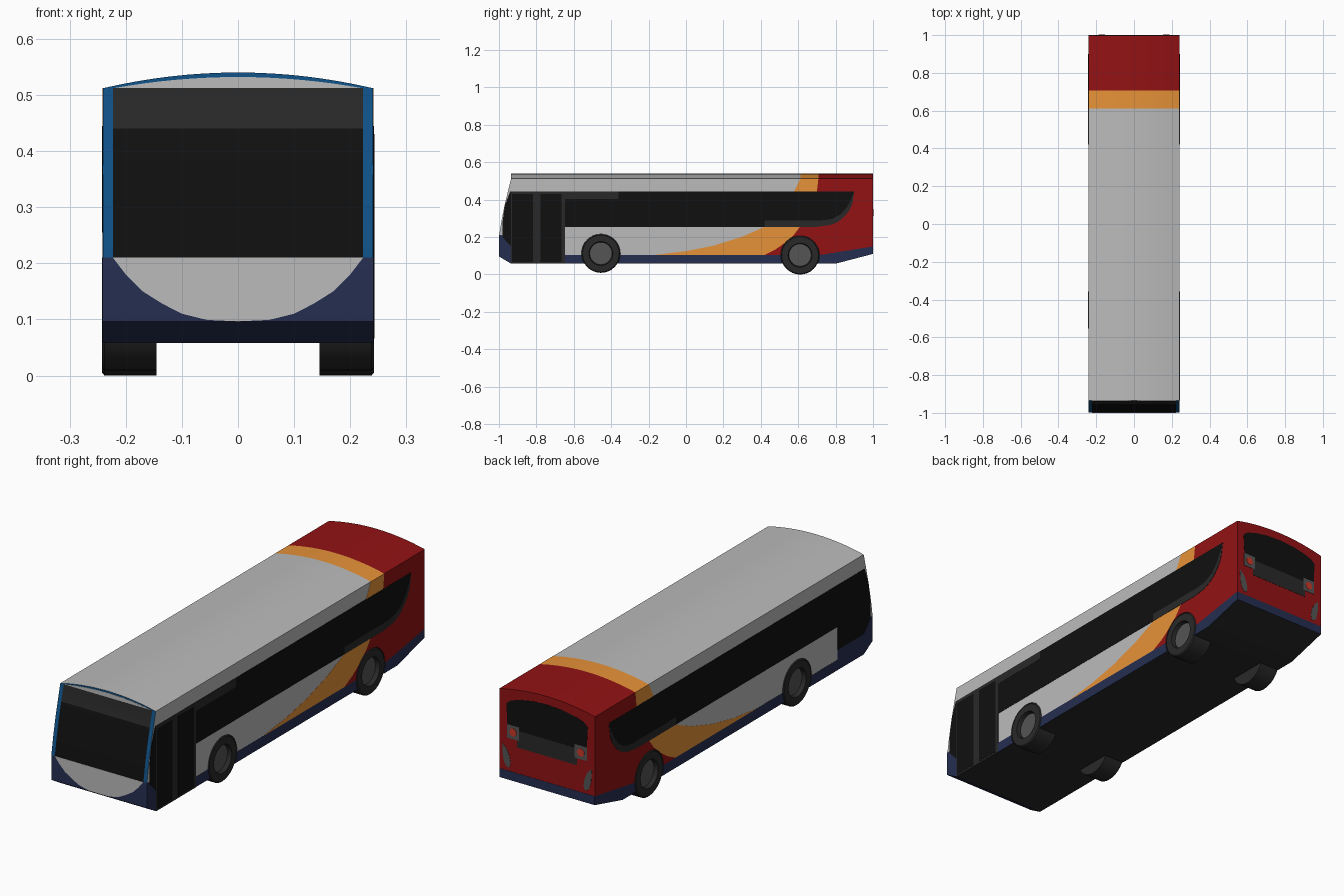
import bpy, bmesh, math
from mathutils import Vector

if "Cube" in bpy.data.objects:
    bpy.data.objects.remove(bpy.data.objects["Cube"])

def material(name, r, g, b):
    m = bpy.data.materials.new(name)
    m.diffuse_color = (r, g, b, 1)
    m.use_nodes = True
    m.node_tree.nodes["Principled BSDF"].inputs["Base Color"].default_value = m.diffuse_color
    return m

DARK = material("dark_grey", .022, .022, .022)
GREY = material("light_grey", .5, .5, .5)
BLACK = material("black_glass", .005, .005, .005)
RED = material("red", .29, .006, .007)
ORANGE = material("orange", .8, .29, .04)
NAVY = material("navy", .018, .027, .08)
BLUE = material("blue", .005, .085, .25)
STEEL = material("steel", .09, .09, .09)
LAMP = material("lamp_red", .6, .04, .02)

W, SIDE = .242, .2405          # half width, plane of the hull sides
EAVE, RISE = .512, .028        # roof edge height and crown
STEP = .0007                   # offset between paint layers

def finish(name, bm, mats, cutter=None, smooth=False):
    bmesh.ops.remove_doubles(bm, verts=bm.verts, dist=1e-5)
    bmesh.ops.recalc_face_normals(bm, faces=bm.faces)
    me = bpy.data.meshes.new(name)
    bm.to_mesh(me)
    bm.free()
    ob = bpy.data.objects.new(name, me)
    bpy.context.collection.objects.link(ob)
    for m in mats:
        me.materials.append(m)
    if smooth:
        bpy.ops.object.select_all(action='DESELECT')
        ob.select_set(True)
        bpy.context.view_layer.objects.active = ob
        bpy.ops.object.shade_smooth_by_angle(angle=math.radians(30))
    if cutter:
        mod = ob.modifiers.new("wheel_arches", 'BOOLEAN')
        mod.operation, mod.solver, mod.object = 'DIFFERENCE', 'EXACT', cutter
    return ob

def face(bm, pts, mat=0):
    bm.faces.new([bm.verts.new(p) for p in pts]).material_index = mat

def add_prism(bm, loops):
    a, b = loops
    face(bm, a)
    face(bm, b[::-1])
    for i in range(len(a)):
        j = (i + 1) % len(a)
        face(bm, [a[i], b[i], b[j], a[j]])

def side_panel(name, pts, mat, layer, sides=(-1, 1), cutter=None):
    """Thin panel drawn in (y, z) on one or both flanks."""
    bm = bmesh.new()
    for s in sides:
        add_prism(bm, [[(s * x, y, z) for y, z in pts]
                       for x in (SIDE - .001, SIDE + STEP * layer)])
    return finish(name, bm, [mat], cutter)

def end_panel(name, pts, mat, y, thick, mirror=False):
    """Thin panel drawn in (x, z) standing out from the plane y."""
    bm = bmesh.new()
    for s in ((1, -1) if mirror else (1,)):
        add_prism(bm, [[(s * x, yy, z) for x, z in pts] for yy in (y, y + thick)])
    return finish(name, bm, [mat])

def both(half):
    """Complete a symmetric outline from its +x half."""
    return half + [(-x, z) for x, z in half[::-1] if x > 1e-6]

def rect(a0, a1, b0, b1):
    return [(a0, b0), (a1, b0), (a1, b1), (a0, b1)]

# Wheel arch cutters
WHEELS = [(-.455, .112), (.61, .103)]
R = .103
bm = bmesh.new()
for y, z in WHEELS:
    for s in (-1, 1):
        ring = [(y + (R + .001) * math.cos(t * math.tau / 32),
                 z + (R + .001) * math.sin(t * math.tau / 32)) for t in range(32)]
        add_prism(bm, [[(s * x, a, b) for a, b in ring] for x in (.14, .3)])
cutter = finish("arch_cutter", bm, [DARK])
cutter.hide_render = True
cutter.hide_set(True)

# Hull: front profile and underside swept across x, flat sides, arched roof
chain = [(-.935, EAVE), (-.953, .44), (-.970, .37), (-.986, .29), (-.999, .21),
         (-.999, .096), (-.935, .058), (.8, .058), (.999, .11)]
HM = [DARK, GREY, BLACK, RED, ORANGE, NAVY, BLUE]
centre = [0, 2, 2, 2, 5, 5, 0, 0]
pillar = [6, 6, 6, 6, 5, 5, 0, 0]
cols = [-SIDE, -.223, .223, SIDE]
bm = bmesh.new()
for i, ((y0, z0), (y1, z1)) in enumerate(zip(chain, chain[1:])):
    for c in range(3):
        a, b = cols[c:c + 2]
        face(bm, [(a, y0, z0), (b, y0, z0), (b, y1, z1), (a, y1, z1)],
             centre[i] if c == 1 else pillar[i])
arc = []
for i in range(17):
    x = SIDE * (1 - i / 8)
    arc.append((x, EAVE + RISE * (1 - (x / SIDE) ** 2)))
cuts = [-.935, .612, .708, .999]
for (x0, z0), (x1, z1) in zip(arc, arc[1:]):
    for k, m in enumerate((1, 4, 3)):
        face(bm, [(x0, cuts[k], z0), (x1, cuts[k], z1),
                  (x1, cuts[k + 1], z1), (x0, cuts[k + 1], z0)], m)
face(bm, [(x, -.935, z) for x, z in arc] + [(-.223, -.935, EAVE), (.223, -.935, EAVE)], 6)
face(bm, [(x, .999, z) for x, z in arc] + [(x, .999, .11) for x in cols], 3)
for s in (-1, 1):
    face(bm, [(s * SIDE, y, z) for y, z in chain + [(y, EAVE) for y in cuts[:0:-1]]], 1)
finish("bus_body", bm, HM, cutter, smooth=True)

# Side livery
red_edge = [(.42, .105), (.48, .135), (.53, .17), (.575, .21), (.61, .255),
            (.67, .35), (.70, .445), (.708, EAVE)]
swoosh_top = [(.612, EAVE), (.578, .445), (.52, .35), (.42, .255), (.3, .202),
              (.15, .155), (0, .125), (-.165, .105)]
side_panel("orange_swoosh", red_edge + swoosh_top, ORANGE, 1, cutter=cutter)
side_panel("red_rear_side", red_edge + [(.999, EAVE), (.999, .15), (.72, .105)],
           RED, 1, cutter=cutter)
side_panel("navy_skirt", [(-.999, .21), (-.999, .096), (-.935, .058), (.8, .058), (.999, .11),
                          (.999, .15), (.72, .105), (-.747, .105), (-.747, .15),
                          (-.935, .15), (-.98, .2), (-.983, .21)], NAVY, 1, cutter=cutter)

# Side windows, rear trim sweep and destination strip
side_panel("side_glass", [(-.94, .445), (-.968, .37), (-.981, .28), (-.982, .2), (-.935, .15),
                          (-.747, .15), (-.747, .255), (.70, .255), (.77, .264), (.81, .28),
                          (.845, .308), (.872, .34), (.89, .38), (.9, .445)], BLACK, 2)
side_panel("window_trim", [(.42, .255), (.70, .255), (.77, .264), (.81, .28), (.845, .308),
                           (.872, .34), (.89, .38), (.9, .445), (.882, .40), (.86, .36),
                           (.825, .32), (.78, .297), (.73, .29), (.42, .29)], DARK, 3)
side_panel("side_display", rect(-.65, -.36, .405, .445), DARK, 3, (1,))

# Passenger door
side_panel("door_frame", rect(-.935, -.648, .058, .445), DARK, 3, (1,))
for i, (a, b) in enumerate([(-.93, -.817), (-.777, -.665)]):
    side_panel(f"door_pane_{i + 1}", rect(a, b, .066, .43), BLACK, 4, (1,))

# Front: pale lower bowl and roof fascia
end_panel("front_bowl", both([(.223, .21), (.2, .18), (.17, .15), (.135, .128),
                              (.1, .11), (.055, .099), (0, .0965)]), GREY, -.999, -.001)
end_panel("front_fascia", [(.222 * (1 - i / 8), EAVE + .02 * (1 - (1 - i / 8) ** 2))
                           for i in range(17)], GREY, -.935, -.001)

# Back: skirt, window, trim, lamps and vents
end_panel("rear_skirt", rect(-SIDE, SIDE, .11, .15), NAVY, .998, .002)
end_panel("rear_window", both([(.14, .34), (.2, .36), (.205, .455), (.185, .472),
                               (.14, .487), (.075, .499), (0, .503)]), BLACK, .998, .0018)
end_panel("rear_trim", rect(-.15, .15, .268, .345), DARK, .998, .0021)
end_panel("lamp_plates", rect(.14, .202, .30, .362), STEEL, .998, .0025, True)
end_panel("tail_lamps", [(.171 + .018 * math.cos(t * math.tau / 16),
                          .331 + .018 * math.sin(t * math.tau / 16)) for t in range(16)],
          LAMP, .998, .004, True)
end_panel("rear_vents", [(.226, .27), (.205, .25), (.19, .22), (.184, .19), (.188, .168),
                         (.2, .165), (.214, .18), (.222, .21)], STEEL, .998, .0022, True)

# Wheels: lathed tyre with recessed hub
def lathe(name, profile, s, y, z, mat):
    bm = bmesh.new()
    vs = [bm.verts.new((s * x, y + r, z)) for x, r in profile]
    es = [bm.edges.new(p) for p in zip(vs, vs[1:])]
    bmesh.ops.spin(bm, geom=vs + es, cent=Vector((0, y, z)), axis=(1, 0, 0),
                   angle=math.tau, steps=32)
    finish(name, bm, [mat], smooth=True)

for label, (y, z) in zip(("front", "rear"), WHEELS):
    for side, s in (("left", -1), ("right", 1)):
        lathe(f"{label}_{side}_tyre", [(.145, 0), (.145, R), (.238, R), (.2425, R - .005),
                                       (.2425, .064), (.222, .06)], s, y, z, DARK)
        lathe(f"{label}_{side}_hub", [(.222, .062), (.226, .056), (.226, 0)], s, y, z, STEEL)
